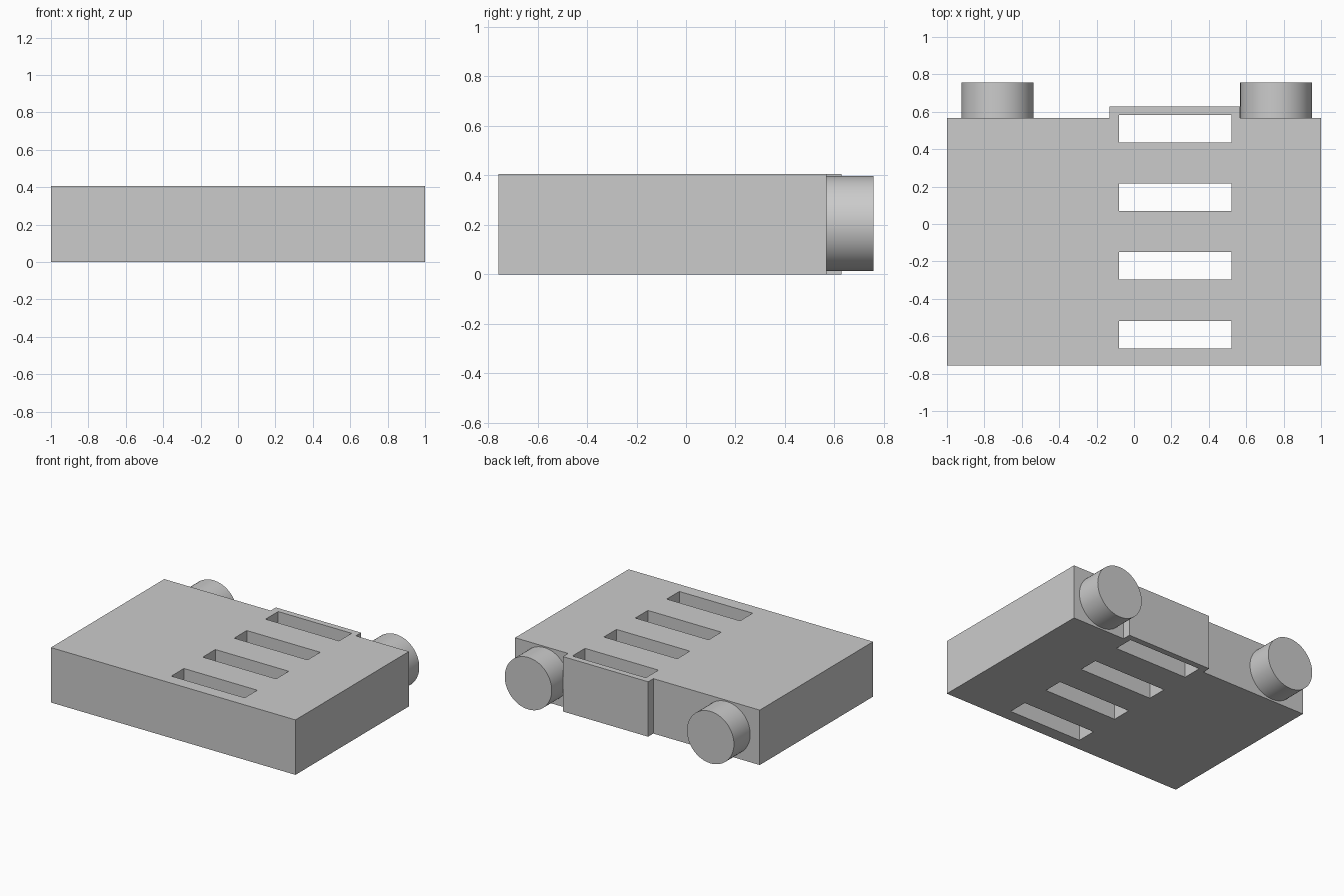
import bpy
import bmesh
from math import radians
from mathutils import Matrix, Vector

if "Cube" in bpy.data.objects:
    bpy.data.objects.remove(bpy.data.objects["Cube"])

HEIGHT = 0.406
BACK = 0.567

# Single grey material
grey = bpy.data.materials.new("plain_grey")
grey.use_nodes = True
grey.diffuse_color = (0.6, 0.6, 0.6, 1)
grey.node_tree.nodes["Principled BSDF"].inputs["Base Color"].default_value = (0.6, 0.6, 0.6, 1)


def add_object(name, bm):
    bmesh.ops.recalc_face_normals(bm, faces=bm.faces)
    mesh = bpy.data.meshes.new(name)
    bm.to_mesh(mesh)
    bm.free()
    mesh.materials.append(grey)
    obj = bpy.data.objects.new(name, mesh)
    bpy.context.collection.objects.link(obj)
    return obj


# Body: slab outline with a raised tab along the back edge
outline = [(-1, -0.757), (1, -0.757), (1, BACK), (0.567, BACK),
           (0.567, 0.628), (-0.13, 0.628), (-0.13, BACK), (-1, BACK)]
bm = bmesh.new()
base = bm.faces.new([bm.verts.new((x, y, 0)) for x, y in outline])
top = bmesh.ops.extrude_face_region(bm, geom=[base])
bmesh.ops.translate(bm, vec=(0, 0, HEIGHT),
                    verts=[v for v in top["geom"] if isinstance(v, bmesh.types.BMVert)])
body = add_object("body", bm)

# Four slots cut right through the slab
bm = bmesh.new()
for i in range(4):
    place = Matrix.Translation((0.22, 0.51 - 0.367 * i, HEIGHT / 2))
    bmesh.ops.create_cube(bm, size=1, matrix=place @ Matrix.Diagonal((0.6, 0.147, 1, 1)))
cutter = add_object("slot_cutter", bm)
cutter.hide_render = True
cut = body.modifiers.new("slots", "BOOLEAN")
cut.object = cutter
cut.solver = "EXACT"
bpy.context.view_layer.objects.active = body
bpy.ops.object.modifier_apply(modifier=cut.name)
bpy.data.objects.remove(cutter)

# Two round knobs on the back
for name, x in (("right_knob", -0.73), ("left_knob", 0.76)):
    bm = bmesh.new()
    centre = Matrix.Translation((x, (BACK + 0.757) / 2, 0.205))
    bmesh.ops.create_cone(bm, cap_ends=True, segments=64, radius1=0.192, radius2=0.192,
                          depth=0.757 - BACK, matrix=centre @ Matrix.Rotation(radians(90), 4, "X"))
    knob = add_object(name, bm)
    bpy.ops.object.select_all(action="DESELECT")
    knob.select_set(True)
    bpy.context.view_layer.objects.active = knob
    bpy.ops.object.shade_smooth_by_angle(angle=radians(30))
